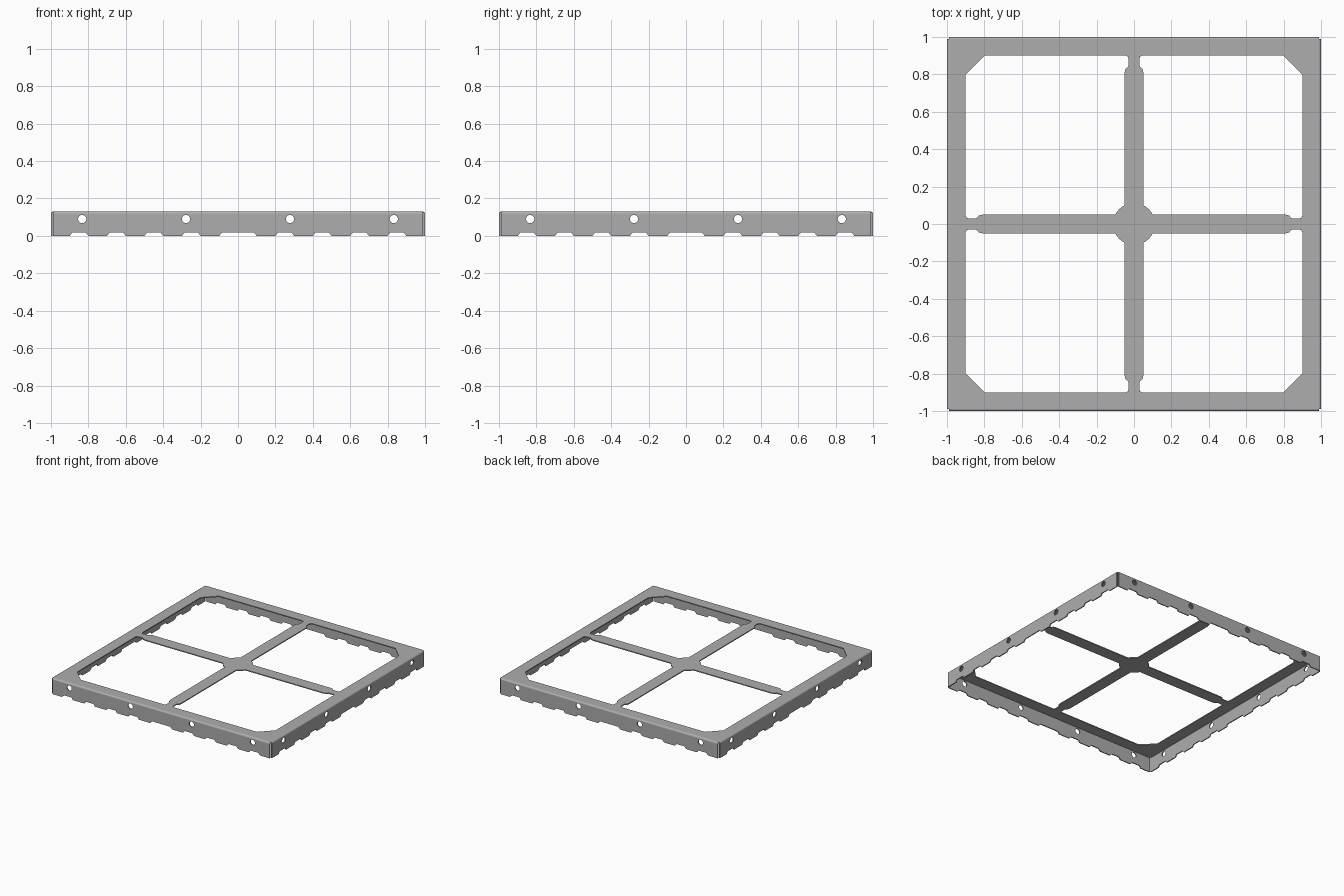
import bpy, bmesh, math
from mathutils import Matrix

cube = bpy.data.objects.get("Cube")
if cube:
    bpy.data.objects.remove(cube, do_unlink=True)

H = 0.13      # overall height
T = 0.008     # sheet thickness
R = 0.012     # outer bend radius
E = 1 - R     # half length of the flat sheet

mat = bpy.data.materials.new("grey metal")
mat.use_nodes = True
GREY = (0.42, 0.42, 0.42, 1)
mat.diffuse_color = GREY
mat.node_tree.nodes["Principled BSDF"].inputs["Base Color"].default_value = GREY


def add_part(name, mesh):
    obj = bpy.data.objects.new(name, mesh)
    bpy.context.collection.objects.link(obj)
    mesh.materials.clear()
    mesh.materials.append(mat)
    bpy.ops.object.select_all(action='DESELECT')
    obj.select_set(True)
    bpy.context.view_layer.objects.active = obj
    bpy.ops.object.shade_smooth_by_angle(angle=math.radians(30))
    return obj


def cut_sheet(outlines):
    """Flat sheet of thickness T: first outline is the edge, the rest are holes."""
    curve = bpy.data.curves.new("outline", 'CURVE')
    curve.dimensions = '2D'
    curve.fill_mode = 'BOTH'
    curve.extrude = T / 2
    for pts in outlines:
        sp = curve.splines.new('POLY')
        sp.points.add(len(pts) - 1)
        for p, (x, y) in zip(sp.points, pts):
            p.co = (x, y, 0, 1)
        sp.use_cyclic_u = True
    tmp = bpy.data.objects.new("outline", curve)
    bpy.context.collection.objects.link(tmp)
    deps = bpy.context.evaluated_depsgraph_get()
    mesh = bpy.data.meshes.new_from_object(tmp.evaluated_get(deps))
    bpy.data.objects.remove(tmp, do_unlink=True)
    bpy.data.curves.remove(curve)
    bm = bmesh.new()
    bm.from_mesh(mesh)
    bmesh.ops.remove_doubles(bm, verts=bm.verts, dist=1e-5)
    bmesh.ops.recalc_face_normals(bm, faces=bm.faces)
    bm.to_mesh(mesh)
    bm.free()
    return mesh


def arc(cx, cy, r, a0, a1, n):
    return [(cx + r * math.cos(math.radians(a0 + (a1 - a0) * i / n)),
             cy + r * math.sin(math.radians(a0 + (a1 - a0) * i / n)))
            for i in range(n + 1)]


# Top panel: square sheet with four openings that leave a cross and a round hub
side = [(0.81, 0.05), (0.83, 0.045), (0.838, 0.034), (0.846, 0.03),
        (0.885, 0.03), (0.896, 0.034), (0.9, 0.045), (0.9, 0.8)]
hub = arc(0, 0, math.hypot(0.1, 0.05), 63.435, 26.565, 8)
opening = side + [(y, x) for x, y in reversed(side)] + hub
square = [(-E, -E), (E, -E), (E, E), (-E, E)]
openings = [[(sx * x, sy * y) for x, y in opening] for sx in (1, -1) for sy in (1, -1)]
panel = cut_sheet([square] + openings)
panel.transform(Matrix.Translation((0, 0, H - T / 2)))
add_part("top_panel", panel)

# Skirt outline: shallow notches along the lower edge, four round holes
N, S = 0.018, 0.014   # notch depth and slope
lower = [(-E, 0)]
for a, b in [(-.9, -.8), (-.7, -.6), (-.5, -.4), (-.3, -.2), (-.1, .1),
             (.2, .3), (.4, .5), (.6, .7), (.8, .9)]:
    lower += [(a, 0), (a + S, N), (b - S, N), (b, 0)]
skirt_edge = lower + [(E, 0), (E, H - R), (-E, H - R)]
skirt_holes = [arc(x, 0.09, 0.022, 0, 345, 23) for x in (-.833, -.278, .278, .833)]


def bend_mesh():
    """Quarter-round fold joining the top panel to a skirt."""
    mesh = bpy.data.meshes.new("bend")
    bm = bmesh.new()
    section = arc(-E, H - R, R, 180, 90, 4) + arc(-E, H - R, R - T, 90, 180, 4)
    ends = [[bm.verts.new((x, y, z)) for y, z in section] for x in (-E, E)]
    n = len(section)
    for i in range(n):
        j = (i + 1) % n
        bm.faces.new((ends[0][i], ends[0][j], ends[1][j], ends[1][i]))
    for ring in ends:
        bm.faces.new(ring)
    bmesh.ops.recalc_face_normals(bm, faces=bm.faces)
    bm.to_mesh(mesh)
    bm.free()
    return mesh


# Four skirts and folds, turned around the frame
for k, name in enumerate(("front", "left", "back", "right")):
    turn = Matrix.Rotation(k * math.pi / 2, 4, 'Z')
    skirt = cut_sheet([skirt_edge] + skirt_holes)
    skirt.transform(turn @ Matrix.Translation((0, -1 + T / 2, 0))
                    @ Matrix.Rotation(math.pi / 2, 4, 'X'))
    add_part(name + "_skirt", skirt)
    bend = bend_mesh()
    bend.transform(turn)
    add_part(name + "_bend", bend)
